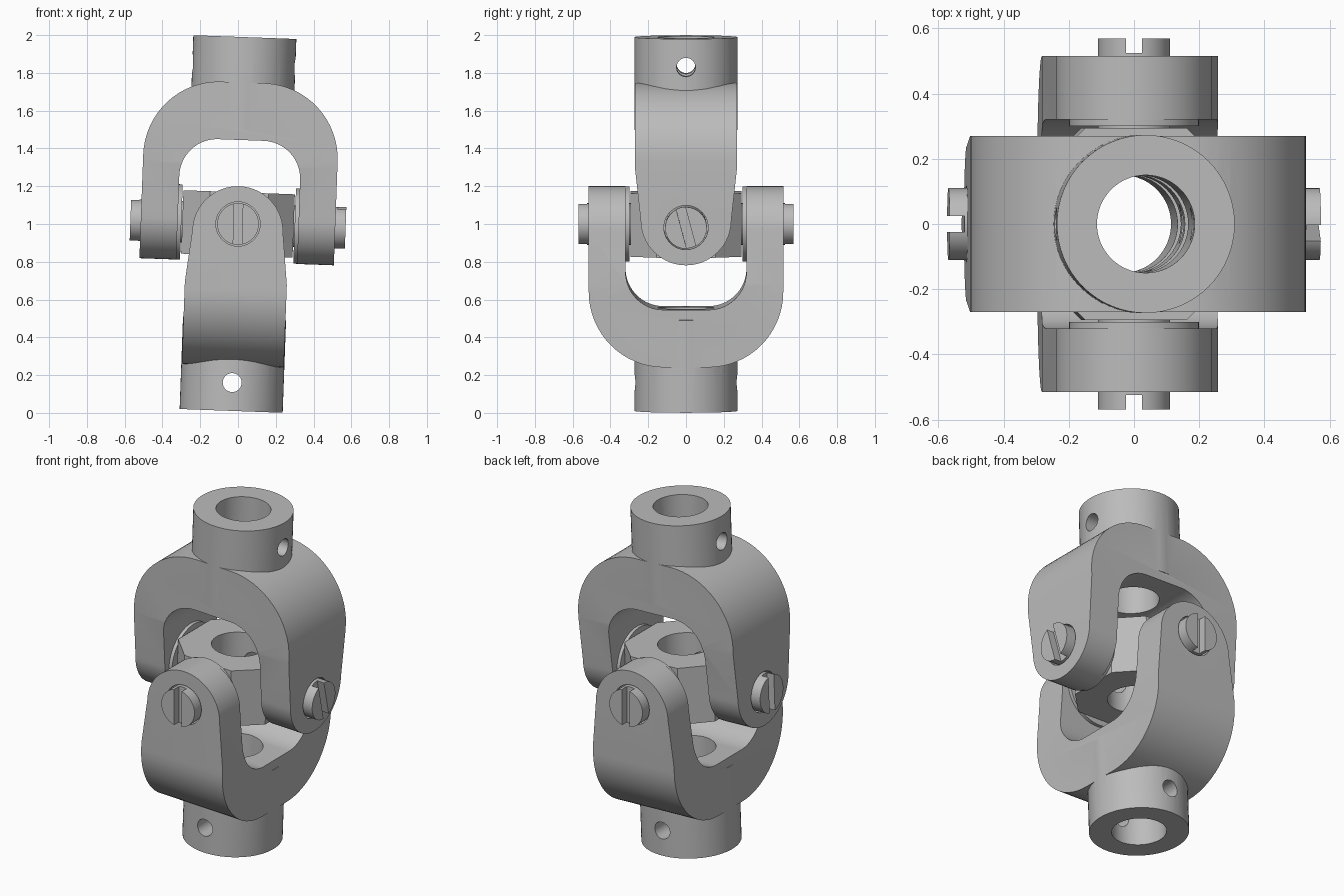
import bpy, bmesh
from math import pi, sin, cos, radians
from mathutils import Matrix, Vector

if "Cube" in bpy.data.objects:
    bpy.data.objects.remove(bpy.data.objects["Cube"])

# One flat steel grey
STEEL = (0.5, 0.5, 0.5, 1.0)
steel = bpy.data.materials.new("steel_grey")
steel.use_nodes = True
steel.diffuse_color = STEEL
steel.node_tree.nodes["Principled BSDF"].inputs["Base Color"].default_value = STEEL

# The whole joint leans slightly to its left around its centre
LEAN = radians(2.1)
ROOT = Matrix.Translation((0, 0, 1)) @ Matrix.Rotation(LEAN, 4, 'Y')
ALONG_X = Matrix.Rotation(pi / 2, 4, 'Y')
ALONG_Y = Matrix.Rotation(pi / 2, 4, 'X')

HUB_R, HUB_END, BORE_R = 0.273, 0.99, 0.15
ARM_OUT, ARM_IN, DEPTH = 0.515, 0.32, 0.27
TOP, INNER_TOP = 0.75, 0.445
PIN_R, PIN_END = 0.11, 0.57


def new_object(name, bm):
    bmesh.ops.recalc_face_normals(bm, faces=bm.faces)
    mesh = bpy.data.meshes.new(name)
    bm.to_mesh(mesh)
    bm.free()
    mesh.materials.append(steel)
    obj = bpy.data.objects.new(name, mesh)
    bpy.context.collection.objects.link(obj)
    return obj


def cylinder(name, radius, start, end, turn=Matrix()):
    """Cylinder from start to end along z, then turned."""
    bm = bmesh.new()
    bmesh.ops.create_cone(bm, cap_ends=True, segments=64, radius1=radius, radius2=radius,
                          depth=end - start,
                          matrix=turn @ Matrix.Translation((0, 0, (start + end) / 2)))
    return new_object(name, bm)


def prism(name, points, axis, half):
    """Extrude an outline symmetrically along one axis."""
    bm = bmesh.new()
    place = {'x': lambda a, b: (-half, a, b),
             'y': lambda a, b: (a, -half, b),
             'z': lambda a, b: (a, b, -half)}[axis]
    face = bm.faces.new([bm.verts.new(place(a, b)) for a, b in points])
    step = Vector(['xyz'[i] == axis for i in range(3)]) * 2 * half
    moved = bmesh.ops.extrude_face_region(bm, geom=[face])["geom"]
    bmesh.ops.translate(bm, vec=step, verts=[v for v in moved if isinstance(v, bmesh.types.BMVert)])
    return new_object(name, bm)


def arc(cx, cz, radius, start, end, steps=16):
    angles = [radians(start + (end - start) * i / steps) for i in range(steps + 1)]
    return [(cx + radius * cos(a), cz + radius * sin(a)) for a in angles]


def combine(obj, tool, operation):
    mod = obj.modifiers.new("bool", 'BOOLEAN')
    mod.operation = operation
    mod.solver = 'EXACT'
    mod.object = tool
    bpy.context.view_layer.objects.active = obj
    bpy.ops.object.modifier_apply(modifier=mod.name)
    bpy.data.objects.remove(tool)


def finish(obj, turn=Matrix()):
    bpy.ops.object.select_all(action='DESELECT')
    obj.select_set(True)
    bpy.context.view_layer.objects.active = obj
    bpy.ops.object.shade_smooth_by_angle(angle=radians(30))
    obj.matrix_world = ROOT @ turn


def yoke(name, turn):
    # Arch with parallel arms
    outer = arc(ARM_OUT - 0.4, TOP - 0.4, 0.4, 0, 90)
    inner = arc(ARM_IN - 0.2, INNER_TOP - 0.2, 0.2, 90, 0)
    right = [(ARM_OUT, -0.4)] + outer
    left = [(-x, z) for x, z in reversed(right)]
    inside = inner + [(ARM_IN, -0.4)]
    inside_left = [(-x, z) for x, z in reversed(inside)]
    body = prism(name, right + left + inside_left + inside, 'y', DEPTH)

    # Tapered arms with rounded ends
    outline = arc(0, 0.04, 0.24, 180, 360, 32)
    outline += [(DEPTH + 0.005, 0.36), (DEPTH + 0.005, 0.9),
                (-DEPTH - 0.005, 0.9), (-DEPTH - 0.005, 0.36)]
    combine(body, prism("arm_outline", outline, 'x', 0.8), 'INTERSECT')

    # Raised washers inside the arms, and the shaft hub
    for start in (0.3, -0.34):
        combine(body, cylinder("boss", 0.199, start, start + 0.04, ALONG_X), 'UNION')
    combine(body, cylinder("hub", HUB_R, 0.5, HUB_END, Matrix()), 'UNION')

    # Shaft bore, pin holes and locking hole
    combine(body, cylinder("bore", BORE_R, 0.3, 1.2), 'DIFFERENCE')
    combine(body, cylinder("pin_hole", 0.117, -0.8, 0.8, ALONG_X), 'DIFFERENCE')
    lock = Matrix.Translation((0, 0, 0.84)) @ ALONG_X
    combine(body, cylinder("lock_hole", 0.05, -0.8, 0.8, lock), 'DIFFERENCE')
    finish(body, turn)


yoke("upper_yoke", Matrix())
yoke("lower_yoke", Matrix.Rotation(pi / 2, 4, 'Z') @ Matrix.Rotation(pi, 4, 'X'))

# Centre block: square with cut corners, bored through on all three axes
side, cut = 0.295, 0.155
corners = [(side, -cut), (side, cut), (cut, side), (-cut, side),
           (-side, cut), (-side, -cut), (-cut, -side), (cut, -side)]
block = prism("centre_block", corners, 'z', 0.168)
combine(block, cylinder("block_bore", BORE_R, -1, 1), 'DIFFERENCE')
for direction in (ALONG_X, ALONG_Y):
    combine(block, cylinder("cross_bore", 0.06, -1, 1, direction), 'DIFFERENCE')
finish(block)

# Slotted pivot pins: name, heading and slot tilt in degrees
for name, heading, tilt in (("left_pin", 0, 15), ("back_pin", 90, -2),
                            ("right_pin", 180, 0), ("front_pin", 270, 2)):
    pin = cylinder(name, PIN_R, 0.26, PIN_END, ALONG_X)
    slot = [(-0.025, -0.3), (0.025, -0.3), (0.025, 0.3), (-0.025, 0.3)]
    cutter = prism("slot", slot, 'x', 0.045)
    cutter.location.x = PIN_END
    bpy.context.view_layer.update()
    combine(pin, cutter, 'DIFFERENCE')
    finish(pin, Matrix.Rotation(radians(heading), 4, 'Z') @ Matrix.Rotation(radians(tilt), 4, 'X'))
